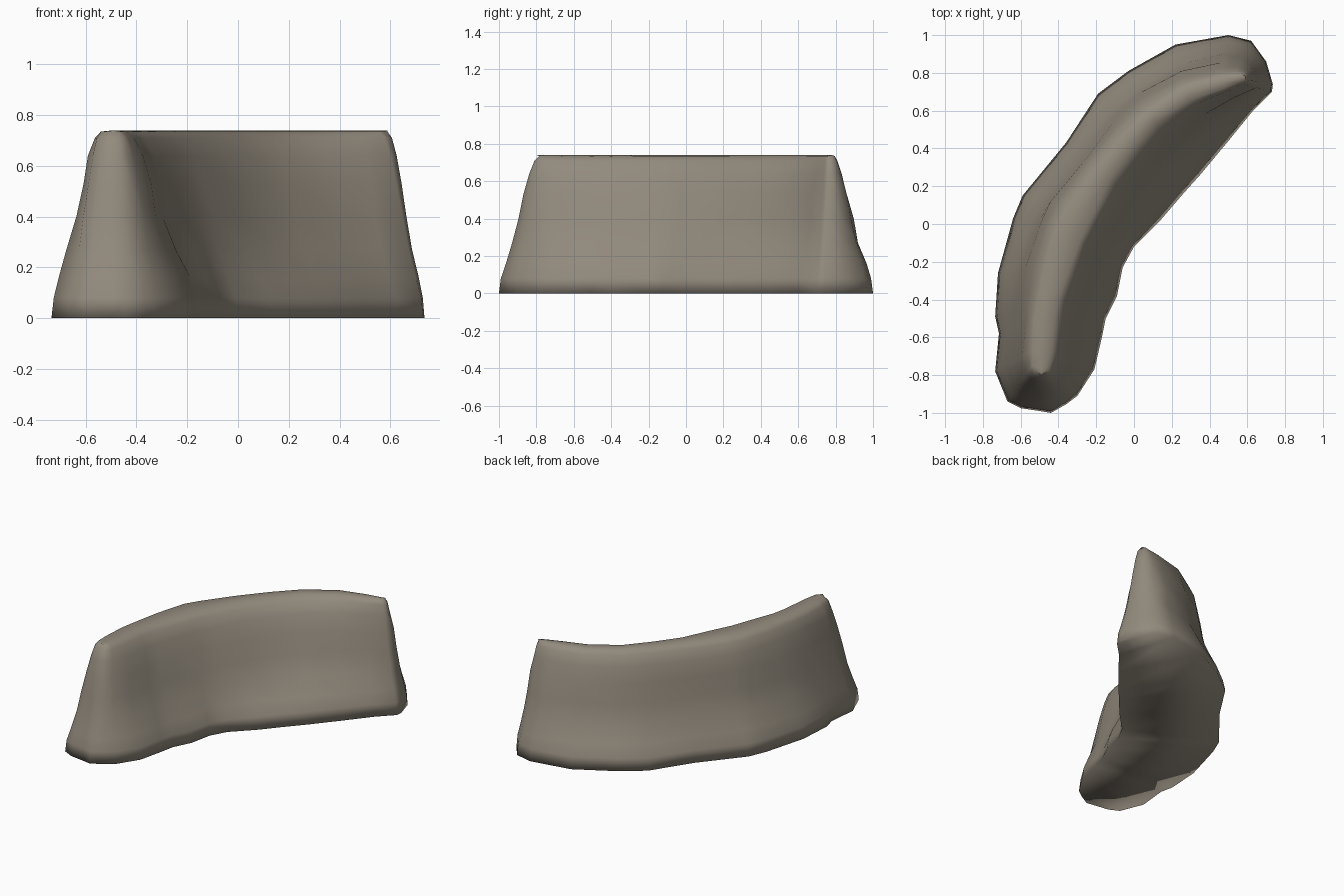
import bpy, bmesh, random
from mathutils import Vector

if "Cube" in bpy.data.objects:
    bpy.data.objects.remove(bpy.data.objects["Cube"])

random.seed(4)

# Stations along the curved wall: outer base, inner base, outer top, inner top (x, y)
STATIONS = [
    (-.50, -.99, -.44, -1.0, -.51, -.80, -.47, -.80),
    (-.60, -.975, -.36, -.955, -.53, -.79, -.45, -.79),
    (-.67, -.94, -.30, -.91, -.55, -.765, -.44, -.765),
    (-.735, -.78, -.21, -.77, -.555, -.68, -.42, -.68),
    (-.715, -.58, -.17, -.60, -.545, -.52, -.40, -.50),
    (-.735, -.49, -.15, -.50, -.53, -.42, -.38, -.40),
    (-.72, -.26, -.09, -.38, -.49, -.21, -.33, -.27),
    (-.64, .03, -.06, -.23, -.43, .00, -.27, -.10),
    (-.59, .15, .00, -.12, -.37, .10, -.21, .02),
    (-.36, .43, .14, .02, -.22, .30, -.11, .22),
    (-.19, .69, .26, .16, -.08, .47, .01, .38),
    (-.03, .81, .35, .26, .06, .61, .13, .52),
    (.22, .95, .50, .44, .26, .74, .31, .64),
    (.50, 1.0, .63, .60, .45, .79, .49, .71),
    (.62, .97, .73, .70, .53, .80, .57, .745),
    (.70, .86, .735, .74, .58, .80, .60, .76),
]
# Side profile: (height, fraction of the way from base outline to top outline)
PROFILE = [(0, 0), (.08, .05), (.16, .18), (.27, .36), (.40, .52), (.53, .66), (.64, .82), (.71, .95), (.735, 1.08)]


def side(base, top, wobble, ledge):
    """One flank, from the ground up; ledge scoops it out above the foot."""
    pts = []
    for z, t in PROFILE:
        scoop = ledge * max(0, 1 - abs(z - .32) / .28)
        p = base.lerp(top, t + scoop)
        j = wobble if .1 < z < .7 else 0
        pts.append(Vector((p.x + random.uniform(-j, j), p.y + random.uniform(-j, j), z)))
    return pts


bm = bmesh.new()
rings = []
for i, s in enumerate(STATIONS):
    ob, ib, ot, it = (Vector(s[k:k + 2]) for k in (0, 2, 4, 6))
    wobble = .008 if 2 < i < len(STATIONS) - 2 else .002
    mid = (ot + it) / 2
    crown = [Vector((mid.x, mid.y, .74))]
    outer_ledge = .15 if 7 <= i <= 12 else 0
    inner_ledge = .08 if 9 <= i <= 13 else 0
    ring = side(ob, ot, wobble, outer_ledge) + crown + side(ib, it, wobble, inner_ledge)[::-1]
    rings.append([bm.verts.new(p) for p in ring])

# Skin of the wall, including the flat underside
n = len(rings[0])
for a, b in zip(rings, rings[1:]):
    for k in range(n):
        m = (k + 1) % n
        bm.faces.new((a[k], a[m], b[m], b[k]))

# Close both ends with strips between the two sides
for r in (rings[0], rings[-1]):
    h = n // 2
    for k in range(h - 1):
        bm.faces.new((r[k], r[k + 1], r[n - 2 - k], r[n - 1 - k]))
    bm.faces.new((r[h - 1], r[h], r[h + 1]))

bmesh.ops.recalc_face_normals(bm, faces=bm.faces)
mesh = bpy.data.meshes.new("curved_earth_wall")
bm.to_mesh(mesh)
bm.free()
wall = bpy.data.objects.new("curved_earth_wall", mesh)
bpy.context.collection.objects.link(wall)

# Single stone colour
stone = bpy.data.materials.new("grey brown stone")
stone.diffuse_color = (.29, .255, .205, 1)
stone.use_nodes = True
stone.node_tree.nodes["Principled BSDF"].inputs["Base Color"].default_value = stone.diffuse_color
mesh.materials.append(stone)

# Smooth all round, with the foot blending into the underside
bpy.context.view_layer.objects.active = wall
wall.select_set(True)
bpy.ops.object.shade_smooth_by_angle(angle=2.2)
